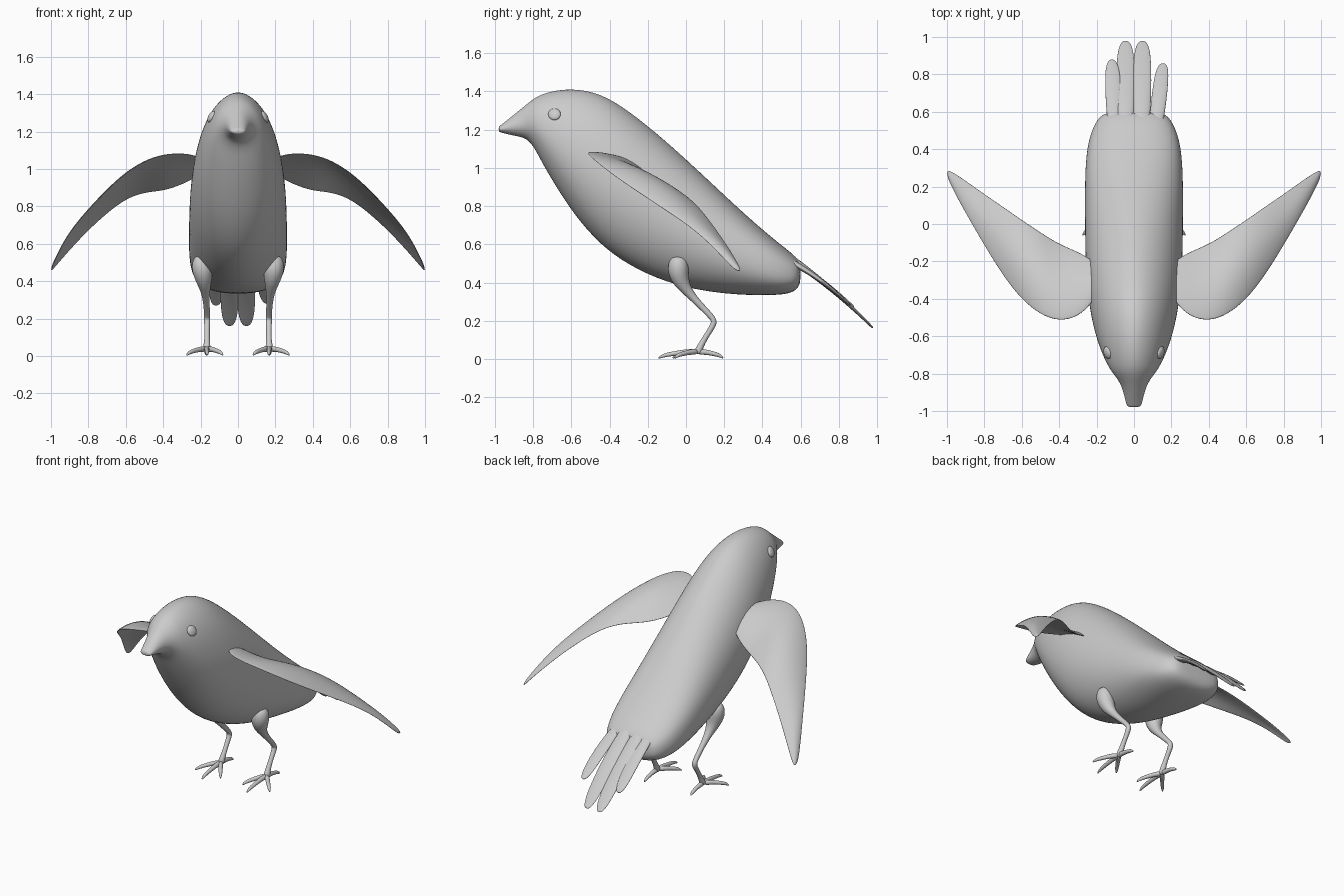
import bpy, bmesh, math
from mathutils import Vector as V


def loft(bm, rings):
    """Skin closed rings of points and cap both ends."""
    rows = [[bm.verts.new(p) for p in r] for r in rings]
    n = len(rows[0])
    for a, b in zip(rows, rows[1:]):
        for i in range(n):
            j = (i + 1) % n
            bm.faces.new((a[i], a[j], b[j], b[i]))
    bm.faces.new(rows[0][::-1])
    bm.faces.new(rows[-1])


def finish(bm, name, mirror=False, levels=2):
    bmesh.ops.recalc_face_normals(bm, faces=bm.faces)
    for f in bm.faces:
        f.smooth = True
    me = bpy.data.meshes.new(name)
    bm.to_mesh(me)
    bm.free()
    ob = bpy.data.objects.new(name, me)
    bpy.context.collection.objects.link(ob)
    if mirror:
        m = ob.modifiers.new("mirror", 'MIRROR')
        m.use_mirror_merge = False
    s = ob.modifiers.new("smooth", 'SUBSURF')
    s.levels = s.render_levels = levels
    return ob


def tube(bm, pts, n=8):
    """Round limb along points (x, y, z, radius)."""
    P = [V(p[:3]) for p in pts]
    rings = []
    for i, p in enumerate(P):
        t = (P[min(i + 1, len(P) - 1)] - P[max(i - 1, 0)]).normalized()
        u = t.cross(V((0.3, 0.9, 0.2)) if abs(t.z) > 0.6 else V((0, 0, 1))).normalized()
        w = t.cross(u)
        r = pts[i][3] * 1.1
        rings.append([p + r * (math.cos(a) * u + math.sin(a) * w)
                      for a in (2 * math.pi * k / n for k in range(n))])
    loft(bm, rings)


def spow(c, e):
    return math.copysign(abs(c) ** e, c)


# Body, head and beak: y, top z, bottom z, half width, squareness
stations = [
    (-0.98, 1.215, 1.19, 0.03, 1), (-0.965, 1.225, 1.183, 0.042, 1),
    (-0.91, 1.27, 1.17, 0.054, 1), (-0.86, 1.31, 1.16, 0.07, 1),
    (-0.825, 1.34, 1.145, 0.092, 1), (-0.79, 1.367, 1.10, 0.12, 1),
    (-0.75, 1.388, 1.02, 0.145, 1), (-0.68, 1.408, 0.90, 0.178, 1),
    (-0.58, 1.417, 0.745, 0.212, 1), (-0.45, 1.395, 0.595, 0.24, 1),
    (-0.3, 1.305, 0.485, 0.258, 1), (-0.1, 1.14, 0.395, 0.264, 1),
    (0.1, 0.955, 0.35, 0.265, 0.95), (0.3, 0.765, 0.332, 0.264, 0.88),
    (0.45, 0.635, 0.332, 0.247, 0.8), (0.54, 0.565, 0.34, 0.21, 0.8),
    (0.585, 0.525, 0.365, 0.175, 0.8), (0.6, 0.49, 0.41, 0.12, 0.8)]
bm = bmesh.new()
rings = []
for y, top, bot, w, e in stations:
    mid = bot + 0.46 * (top - bot)
    ring = []
    for k in range(24):
        a = 2 * math.pi * k / 24
        c, s = math.cos(a), math.sin(a)
        h = (top - mid) if s > 0 else (mid - bot)
        ring.append((w * spow(c, e * (1.1 if s > 0 else 1)), y, mid + h * spow(s, e)))
    rings.append(ring)
loft(bm, rings)
finish(bm, "body")

# Wings: x, leading y, z, trailing y, z
wing = [
    (0.185, -0.36, 1.05, -0.22, 0.98), (0.23, -0.435, 1.072, -0.185, 0.95),
    (0.3, -0.505, 1.085, -0.14, 0.91), (0.4, -0.53, 1.08, -0.10, 0.875),
    (0.5, -0.495, 1.045, -0.035, 0.87), (0.6, -0.415, 0.98, 0.03, 0.835),
    (0.7, -0.285, 0.89, 0.10, 0.76), (0.8, -0.12, 0.785, 0.165, 0.67),
    (0.9, 0.055, 0.67, 0.235, 0.565), (0.97, 0.185, 0.54, 0.28, 0.485),
    (1.0, 0.255, 0.465, 0.29, 0.455)]
bm = bmesh.new()
rings = []
for x, yl, zl, yt, zt in wing:
    chord = yt - yl
    ring = []
    for k in range(12):
        a = 2 * math.pi * k / 12
        t = 0.5 - 0.5 * math.cos(a)
        camber = 0.1 * chord * math.sin(math.pi * t)
        ring.append((x, yl + t * chord,
                     zl + t * (zt - zl) + camber + 0.012 * math.sin(a)))
    rings.append(ring)
loft(bm, rings)
finish(bm, "wings", mirror=True)

# Tail feathers: root x, tip x, tip y, tip z, width, root z
bm = bmesh.new()
for x0, x1, y1, z1, w, z0 in [(-0.045, -0.045, 0.98, 0.16, 0.054, 0.58),
                              (0.04, 0.045, 0.98, 0.16, 0.054, 0.585),
                              (-0.10, -0.118, 0.88, 0.27, 0.046, 0.55),
                              (0.11, 0.155, 0.86, 0.28, 0.044, 0.55)]:
    rings = []
    for t, f in [(0, 0.4), (0.1, 0.75), (0.3, 0.95), (0.6, 1), (0.85, 0.9), (0.95, 0.65), (1, 0.3)]:
        c = V((x0 + t * (x1 - x0), 0.46 + t * (y1 - 0.46),
               z0 + t * (z1 - z0) + 0.03 * math.sin(math.pi * t)))
        th = 0.022 * (1 - 0.75 * t)
        rings.append([c + V((w * f * math.cos(a), 0.65 * th * math.sin(a), 0.75 * th * math.sin(a)))
                      for a in (2 * math.pi * k / 10 for k in range(10))])
    loft(bm, rings)
finish(bm, "tail_feathers")

# Legs: thigh, shank and foot bone in one tube
bm = bmesh.new()
tube(bm, [(0.198, -0.04, 0.54, 0.025), (0.196, -0.04, 0.515, 0.05), (0.19, -0.042, 0.46, 0.058),
          (0.182, -0.025, 0.40, 0.042), (0.174, 0.015, 0.345, 0.023), (0.168, 0.08, 0.275, 0.016),
          (0.165, 0.14, 0.215, 0.016), (0.165, 0.15, 0.19, 0.017), (0.165, 0.125, 0.15, 0.014),
          (0.165, 0.085, 0.085, 0.014), (0.167, 0.065, 0.045, 0.021), (0.168, 0.06, 0.025, 0.015)])
finish(bm, "legs", mirror=True)

# Toes with claws
bm = bmesh.new()
for tx, ty in [(0.165, -0.145), (0.08, -0.07), (0.275, -0.06), (0.17, 0.195)]:
    p = lambda t, z, r: (0.168 + t * (tx - 0.168), 0.06 + t * (ty - 0.06), z, r)
    tube(bm, [p(0, 0.038, 0.016), p(0.3, 0.037, 0.014), p(0.55, 0.03, 0.012),
              p(0.8, 0.022, 0.011), p(0.93, 0.012, 0.007), p(1, 0.004, 0.003)])
finish(bm, "toes", mirror=True)

# Eyes
bm = bmesh.new()
bmesh.ops.create_uvsphere(bm, u_segments=16, v_segments=10, radius=1)
for v in bm.verts:
    v.co = V((0.142 + 0.018 * v.co.x - 0.012 * v.co.z + 0.006 * v.co.y,
              -0.688 + 0.034 * v.co.y, 1.28 + 0.031 * v.co.z))
finish(bm, "eyes", mirror=True, levels=1)
